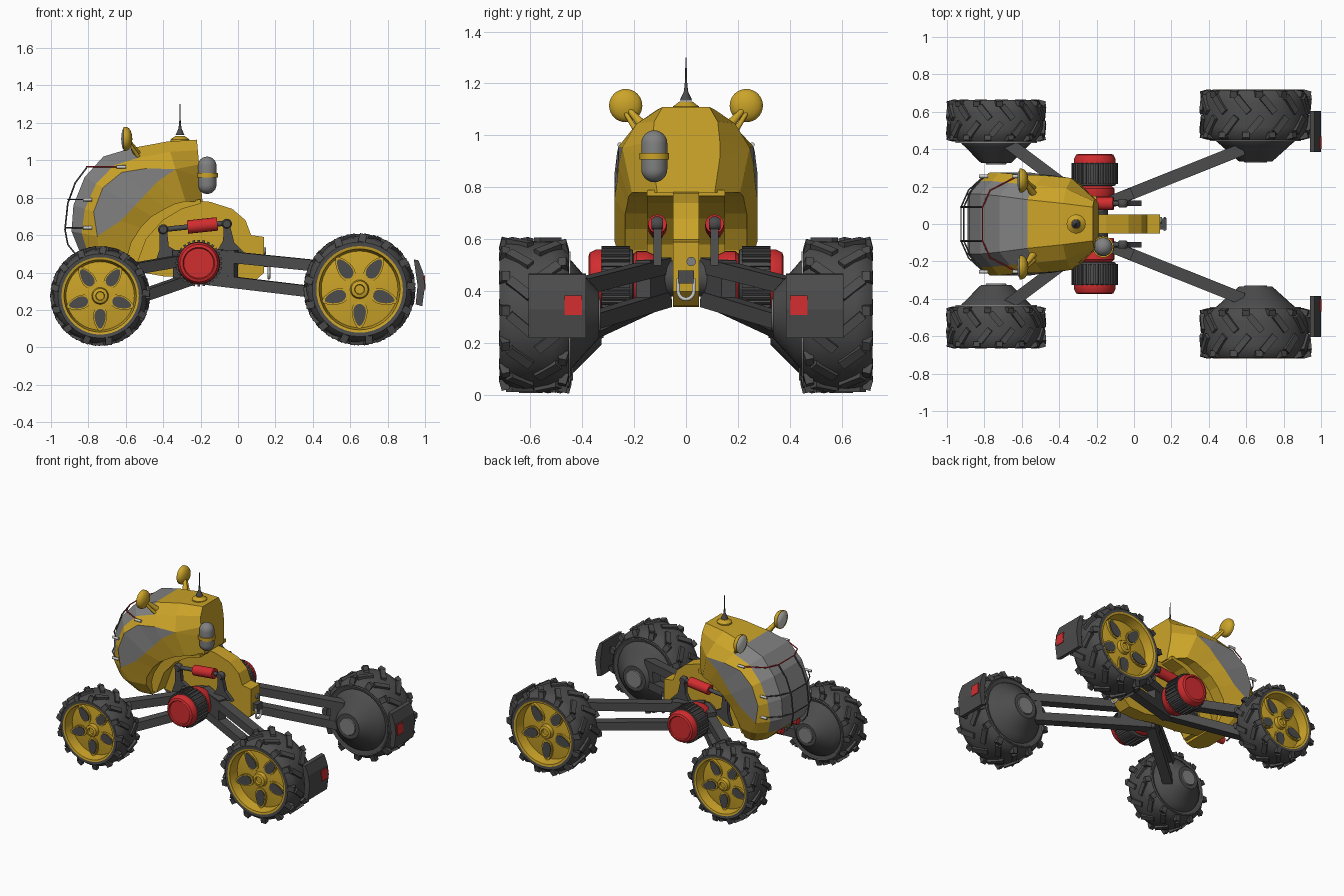
import bpy, bmesh, math
from mathutils import Vector, Matrix

if "Cube" in bpy.data.objects:
    bpy.data.objects.remove(bpy.data.objects["Cube"])


def material(name, *rgb):
    m = bpy.data.materials.new(name)
    m.use_nodes = True
    m.diffuse_color = (*rgb, 1)
    m.node_tree.nodes["Principled BSDF"].inputs["Base Color"].default_value = (*rgb, 1)
    return m


YELLOW = material("mustard paint", .6, .37, .022)
DARK = material("dark rubber", .072, .072, .072)
GREY = material("grey glass", .22, .22, .22)
RED = material("red paint", .64, .026, .028)
LIGHT = material("light metal", .6, .6, .58)


def finish(name, bm, mats, mirror=False, smooth=False):
    """Turn a bmesh into an object, optionally mirrored to the other side."""
    bmesh.ops.remove_doubles(bm, verts=bm.verts, dist=.0001)
    bmesh.ops.recalc_face_normals(bm, faces=bm.faces)
    me = bpy.data.meshes.new(name)
    bm.to_mesh(me)
    bm.free()
    for m in mats if isinstance(mats, tuple) else (mats,):
        me.materials.append(m)
    ob = bpy.data.objects.new(name, me)
    bpy.context.collection.objects.link(ob)
    if smooth:
        bpy.ops.object.select_all(action='DESELECT')
        ob.select_set(True)
        bpy.context.view_layer.objects.active = ob
        bpy.ops.object.shade_smooth_by_angle(angle=math.radians(35))
    if mirror:
        ob.modifiers.new("mirror", 'MIRROR').use_axis = (False, True, False)


def lathe(name, profile, centre, mat, mirror=True, axis='Y', seg=32):
    """Spin (radius, offset) points about an axis through the centre."""
    bm = bmesh.new()
    vs = [bm.verts.new((r, 0, a)) for r, a in profile]
    es = [bm.edges.new(p) for p in zip(vs, vs[1:])]
    bmesh.ops.spin(bm, geom=vs + es, cent=(0, 0, 0), axis=(0, 0, 1), angle=math.tau, steps=seg)
    turn = {'Z': Matrix(), 'Y': Matrix.Rotation(-math.pi / 2, 4, 'X'),
            'X': Matrix.Rotation(math.pi / 2, 4, 'Y')}[axis]
    bm.transform(Matrix.Translation(centre) @ turn)
    finish(name, bm, mat, mirror, True)


def add_box(bm, size, matrix):
    bmesh.ops.create_cube(bm, size=1, matrix=matrix @ Matrix.Diagonal((*size, 1)))


def beam(name, p, q, w, h, mat, mirror=True):
    """Box running from p to q, w wide and h high."""
    p, q = Vector(p), Vector(q)
    d = q - p
    x = d.normalized()
    y = Vector((0, 0, 1)).cross(x).normalized()
    rot = Matrix((x, y, x.cross(y))).transposed().to_4x4()
    bm = bmesh.new()
    add_box(bm, (d.length, w, h), Matrix.Translation((p + q) / 2) @ rot)
    finish(name, bm, mat, mirror)


def rod(name, p, q, r1, r2, mat, mirror=True):
    p, q = Vector(p), Vector(q)
    rot = (q - p).to_track_quat('Z', 'Y').to_matrix().to_4x4()
    bm = bmesh.new()
    bmesh.ops.create_cone(bm, cap_ends=True, segments=16, radius1=r1, radius2=r2,
                          depth=(q - p).length, matrix=Matrix.Translation((p + q) / 2) @ rot)
    finish(name, bm, mat, mirror, True)


def tube(name, pts, r, mat, mirror=False):
    cu = bpy.data.curves.new(name, 'CURVE')
    cu.dimensions, cu.bevel_depth, cu.bevel_resolution = '3D', r, 1
    sp = cu.splines.new('POLY')
    sp.points.add(len(pts) - 1)
    for s, p in zip(sp.points, pts):
        s.co = (*p, 1)
    cu.materials.append(mat)
    ob = bpy.data.objects.new(name, cu)
    bpy.context.collection.objects.link(ob)
    if mirror:
        ob.modifiers.new("mirror", 'MIRROR').use_axis = (False, True, False)


def raise_face(bm, verts, height):
    """Make a face and extrude it along y."""
    g = bmesh.ops.extrude_face_region(bm, geom=[bm.faces.new(verts)])["geom"]
    bmesh.ops.translate(bm, vec=(0, height, 0), verts=[v for v in g if isinstance(v, bmesh.types.BMVert)])


def slab(name, outline, y0, y1, mat, mirror=False):
    """Extrude an (x, z) outline between two y values."""
    bm = bmesh.new()
    raise_face(bm, [bm.verts.new((x, y0, z)) for x, z in outline], y1 - y0)
    finish(name, bm, mat, mirror)


# Cabin: arched loft; outer x z, inner x z, roof half width, side half width, window band
stations = [(-.74, .42, -.58, .40, .12, .18, .4, .6), (-.85, .52, -.59, .49, .14, .25, .4, .6),
            (-.89, .62, -.57, .56, .16, .275, .43, .43), (-.88, .76, -.52, .64, .16, .275, .3, .7),
            (-.82, .91, -.46, .70, .16, .275, .27, .74), (-.72, 1.02, -.39, .74, .15, .265, .3, .7),
            (-.57, 1.065, -.34, .765, .13, .26, .36, .6), (-.38, 1.10, -.28, .78, .11, .245, .46, .46),
            (-.22, 1.11, -.19, .78, .09, .13, .4, .6)]
bm = bmesh.new()
rings = []
for ox, oz, ix, iz, t, w, fa, fb in stations:
    half = [(t, 0), ((t + w) / 2 + .012, .17), (w, fa), (w, fb), (w * .85, 1)]
    pts = half + [(-y, f) for y, f in reversed(half)]
    rings.append([bm.verts.new((ox + (ix - ox) * f, y, oz + (iz - oz) * f)) for y, f in pts])
for i, (a, b) in enumerate(zip(rings, rings[1:])):
    for j in range(10):
        k = (j + 1) % 10
        f = bm.faces.new((a[j], a[k], b[k], b[j]))
        screen = j in (0, 8, 9) and 1 <= i <= 5
        window = j in (2, 6) and 2 <= i <= 6
        f.material_index = int(screen or window)
bm.faces.new(rings[0])
bm.faces.new(rings[-1])
finish("cabin", bm, (YELLOW, GREY))

# Central spine and stepped arch under the cabin
slab("spine", [(-.62, .42), (-.62, .55), (-.53, .68), (-.4, .76), (-.28, .79), (-.15, .778), (-.03, .74), (.04, .68),
               (.07, .6), (.14, .59), (.14, .4), (.08, .345), (-.05, .34), (-.2, .37), (-.4, .38)],
     -.05, .05, YELLOW)
slab("cabin_arch", [(-.66, .42), (-.62, .58), (-.5, .7), (-.36, .78), (-.2, .79), (-.2, .768), (-.3, .74),
                    (-.4, .68), (-.49, .58), (-.55, .42)], -.15, .15, YELLOW)


def wheel(end, x, z, R, y0, y1):
    at = (x, 0, z)
    lathe(end + "_tyre", [(.7 * R, y0 + .01), (.84 * R, y0), (.93 * R, y0 + .03), (.955 * R, y0 + .07),
                          (.955 * R, y1 - .07), (.93 * R, y1 - .03), (.85 * R, y1 - .003), (.77 * R, y1 - .005),
                          (.74 * R, y1 - .03)], at, DARK, seg=40)
    # Slanted lugs in two staggered rows
    bm = bmesh.new()
    n, w = 13, y1 - y0
    for row in (-1, 1):
        for i in range(n):
            spin = Matrix.Rotation(math.tau * (i + row / 4) / n, 4, 'Y')
            base = Matrix.Translation((x, (y0 + y1) / 2, z)) @ spin
            add_box(bm, (.09 * R, w * .4, .12 * R), base @ Matrix.Translation((.955 * R, row * w * .2, 0))
                    @ Matrix.Rotation(row * .7, 4, 'X'))
            add_box(bm, (.15 * R, w * .12, .13 * R), base @ Matrix.Translation((.9 * R, row * w * .42, .17 * R))
                    @ Matrix.Rotation(-row * .25, 4, 'Z'))
    finish(end + "_tread", bm, DARK, True)
    d = y1 - .075
    lathe(end + "_rim", [(.78 * R, y1 - .002), (.73 * R, y1 - .005), (.69 * R, d), (.2 * R, d + .02), (.17 * R, d + .02),
                         (.15 * R, d + .045), (.09 * R, d + .05), (.08 * R, d + .035), (0, d + .035)], at, YELLOW, seg=40)
    # Five teardrop openings with raised collars
    for part, grow, lift, mat in (("collar", 1.25, .024, YELLOW), ("opening", 1, .029, DARK)):
        bm = bmesh.new()
        for i in range(5):
            a0 = math.tau * i / 5 - math.pi / 2
            vs = []
            for s in range(16):
                u = math.tau * s / 16
                rad = R * (.46 + .2 * grow * math.cos(u))
                off = R * .11 * grow * math.sin(u) * (1 - .3 * math.cos(u))
                vs.append(bm.verts.new((x + rad * math.cos(a0) - off * math.sin(a0), d,
                                        z + rad * math.sin(a0) + off * math.cos(a0))))
            raise_face(bm, vs, lift)
        finish(f"{end}_rim_{part}", bm, mat, True)
    # Inner hub housing
    lathe(end + "_hub", [(.75 * R, y0 + .02), (.7 * R, y0 - .01), (.62 * R, y0 - .03), (.36 * R, y0 - .1),
                         (.3 * R, y0 - .115), (0, y0 - .115)], at, DARK)
    lathe(end + "_hub_cap", [(.22 * R, y0 - .11), (.2 * R, y0 - .122), (0, y0 - .122)], at, GREY)
    lathe(end + "_brake_ring", [(.82 * R, y0 + .01), (.82 * R, y0 - .006)], at, LIGHT)


wheel("front", -.737, .275, .265, .44, .665)
wheel("rear", .65, .31, .297, .45, .72)

# Ladder suspension arms
root = (-.21, .085)
for end, hx, hy, top, low, x1, y1 in (("rear", .58, .4, (.5, .42), (.37, .275), -.01, .165),
                                     ("front", -.67, .43, (.48, .40), (.38, .22), -.33, .175)):
    beam(end + "_upper_arm", (*root, top[0]), (hx, hy, top[1]), .065, .06, DARK)
    beam(end + "_lower_arm", (*root, low[0]), (hx, hy, low[1]), .065, .06, DARK)
    beam(end + "_arm_root", (*root, .435), (x1, y1, .43), .06, .18, DARK)
    beam(end + "_arm_tip", (hx - (hx - x1) * .15, hy - (hy - y1) * .15, .35), (hx, hy, .34), .06, .17, DARK)

# Pivot motors with ribbed housings
pivot = (-.21, 0, .45)
lathe("pivot_axle", [(.07, 0), (.07, .14)], pivot, DARK)
lathe("motor_inner", [(0, .12), (.09, .12), (.105, .15), (.105, .19), (.085, .21)], pivot, RED)
lathe("motor_housing", [(.08, .2), (.11, .205), (.115, .22), (.115, .32), (.1, .335)], pivot, DARK)
lathe("motor_cap", [(.112, .325), (.112, .345), (.1, .37), (.085, .375), (.08, .368), (0, .368)], pivot, RED)
bm = bmesh.new()
for i in range(28):
    add_box(bm, (.02, .11, .014), Matrix.Translation((-.21, .27, .45))
            @ Matrix.Rotation(math.tau * i / 28, 4, 'Y') @ Matrix.Translation((.115, 0, 0)))
finish("motor_ribs", bm, DARK, True)

# Dampers above the motors
slab("damper_front_post", [(-.45, .43), (-.3, .5), (-.37, .54), (-.38, .63), (-.42, .63), (-.42, .52)], .095, .125, DARK, True)
slab("damper_rear_post", [(-.12, .5), (.04, .5), (-.02, .56), (-.045, .66), (-.075, .66), (-.08, .57)], .095, .125, DARK, True)
rod("damper_rod", (-.4, .11, .63), (-.06, .11, .665), .014, .014, DARK)
rod("damper_body", (-.27, .11, .643), (-.11, .11, .66), .036, .036, RED)
for end, x, z in (("front", -.4, .63), ("rear", -.06, .66)):
    lathe(f"damper_{end}_joint", [(0, .088), (.02, .088), (.028, .1), (.028, .12), (.02, .132), (0, .132)],
          (x, 0, z), DARK, seg=16)

# Headlights on stalks
dome = [(.064 * math.cos(a), .035 * math.sin(a)) for a in (i * math.pi / 12 for i in range(7))]
lathe("headlight_shell", [(.058, -.012), (.064, -.012)] + dome, (-.60, .232, 1.115), YELLOW, axis='X')
lathe("headlight_lens", [(.06, -.01), (.045, -.02), (0, -.025)], (-.60, .232, 1.115), LIGHT, axis='X')
rod("headlight_stalk", (-.53, .15, 1.02), (-.58, .22, 1.1), .022, .01, YELLOW)
rod("headlight_brace", (-.52, .18, 1.0), (-.58, .235, 1.09), .012, .008, YELLOW)

# Antenna
lathe("antenna_base", [(.05, 0), (.05, .012), (.025, .03), (0, .03)], (-.31, 0, 1.10), YELLOW, False, 'Z')
lathe("antenna", [(.024, .025), (.008, .06), (.004, .1), (.002, .19), (0, .19)], (-.31, 0, 1.11), DARK, False, 'Z', 12)

# Air tank on the right rear of the cabin
cap = [(.05 * math.cos(a), .05 + .05 * math.sin(a)) for a in (i * math.pi / 12 for i in range(7))]
lathe("air_tank", [(r, -a) for r, a in reversed(cap)] + cap, (-.165, -.122, .92), GREY, False, 'Z')
lathe("tank_band", [(.05, -.012), (.057, -.012), (.057, .012), (.05, .012)], (-.165, -.122, .92), YELLOW, False, 'Z')
beam("tank_bracket", (-.27, -.1, .92), (-.19, -.11, .92), .05, .02, YELLOW, False)

# Bar cage in front of the windscreen
arch = [(-.87, .5), (-.91, .55), (-.925, .63), (-.91, .77), (-.87, .88), (-.81, .96)]
tube("cage_upright", [(x, .09, z) for x, z in arch], .005, DARK, True)
for name, x, z, bx in (("low", -.925, .64, -.8), ("middle", -.91, .79, -.8), ("high", -.81, .965, -.62)):
    side = [(x, .09), (x + .04, .18), (bx, .258)]
    ends = [(px, -py) for px, py in reversed(side)] + side
    tube(f"cage_{name}_bar", [(px, py, z) for px, py in ends], .004, RED if name == "high" else DARK)
    rod(f"cage_{name}_stud", (bx - .03, .255, z), (bx + .02, .255, z), .009, .009, LIGHT)
lathe("chin_lamp", [(.025, .05), (.025, -.01), (0, -.015)], (-.83, .09, .49), RED, axis='X', seg=16)

# Rear mudguards with lamps
guard = [(.94, .47), (.965, .465), (.99, .4), (1, .33), (.985, .22), (.95, .23), (.96, .33), (.95, .4)]
slab("mudguard", guard, .385, .605, DARK, True)
slab("tail_lamp", [(.985, .385), (1, .385), (1.002, .31), (.985, .31)], .4, .468, RED, True)

# Tow hitch
beam("hitch_block", (.13, 0, .455), (.175, 0, .455), .06, .05, DARK, False)
ring = [(.165, .03 * math.cos(a), .4 + .03 * math.sin(a)) for a in (math.pi * (1 + i / 8) for i in range(9))]
tube("hitch_shackle", [(.165, -.03, .45)] + ring + [(.165, .03, .45)], .008, LIGHT)
rod("hitch_pin", (.13, .02, .515), (.15, .02, .515), .018, .018, GREY, False)
